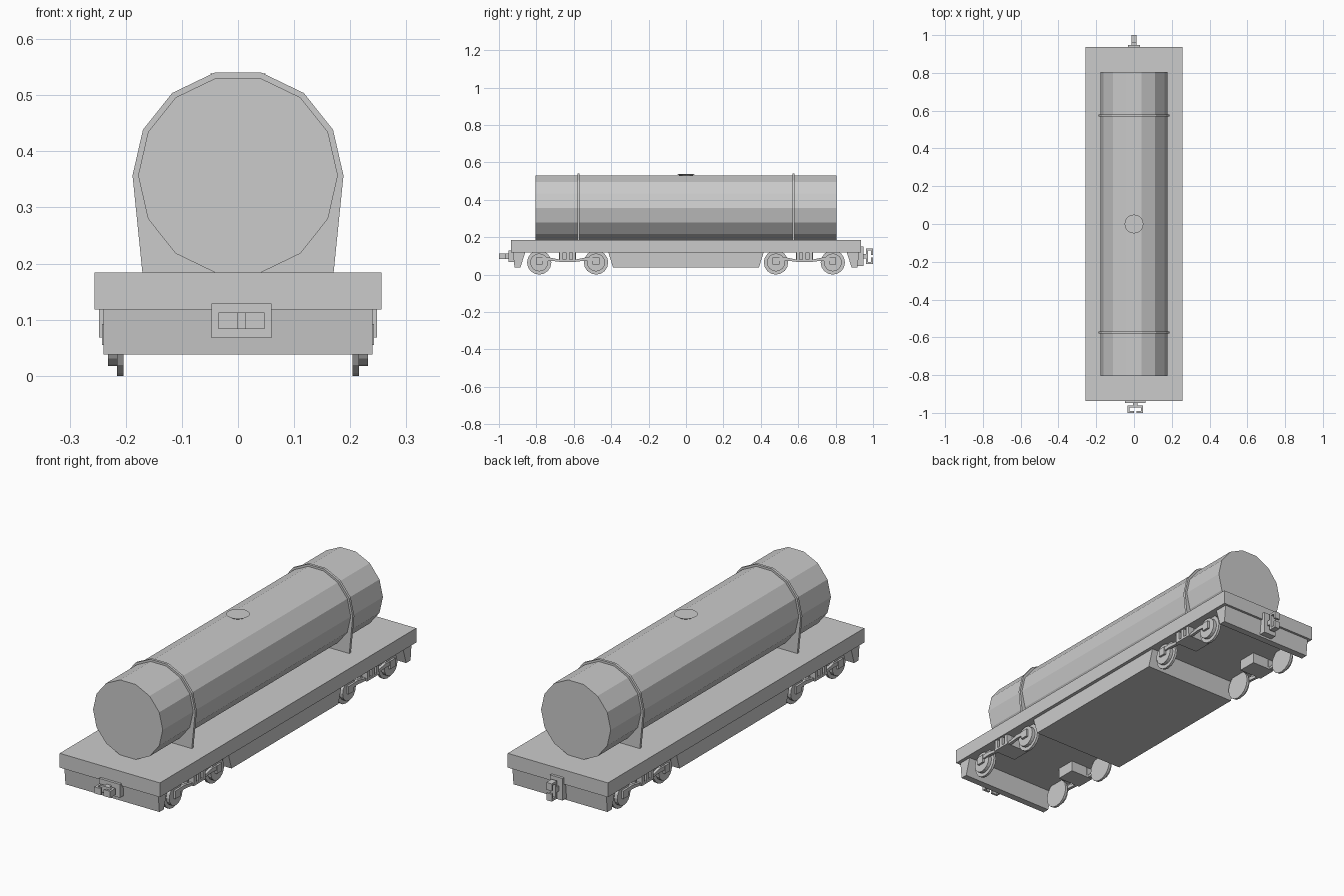
import bpy, bmesh, math
from mathutils import Matrix, Vector

cube = bpy.data.objects.get("Cube")
if cube:
    bpy.data.objects.remove(cube, do_unlink=True)

grey = bpy.data.materials.new("light_grey")
grey.use_nodes = True
grey.diffuse_color = (0.6, 0.6, 0.6, 1)
grey.node_tree.nodes["Principled BSDF"].inputs["Base Color"].default_value = (0.6, 0.6, 0.6, 1)


def finish(name, bm):
    bmesh.ops.recalc_face_normals(bm, faces=bm.faces)
    mesh = bpy.data.meshes.new(name)
    bm.to_mesh(mesh)
    bm.free()
    mesh.materials.append(grey)
    obj = bpy.data.objects.new(name, mesh)
    bpy.context.collection.objects.link(obj)
    return obj


def extrude(name, points, axis, start, end):
    """Extrude a closed profile along an axis; points use the other two axes in order."""
    def place(p, d):
        co = list(p)
        co.insert("xyz".index(axis), d)
        return co
    bm = bmesh.new()
    face = bm.faces.new([bm.verts.new(place(p, start)) for p in points])
    new = bmesh.ops.extrude_face_region(bm, geom=[face])["geom"]
    shift = Vector(place((0, 0), end - start))
    bmesh.ops.translate(bm, vec=shift, verts=[v for v in new if isinstance(v, bmesh.types.BMVert)])
    return finish(name, bm)


def box(name, x, y, z):
    return extrude(name, [(x[0], y[0]), (x[1], y[0]), (x[1], y[1]), (x[0], y[1])], "z", *z)


def disc(name, centre, r1, r2, depth, sides, axis):
    bm = bmesh.new()
    turn = Matrix.Rotation(math.pi / 2, 4, "Y") if axis == "x" else Matrix()
    bmesh.ops.create_cone(bm, cap_ends=True, segments=sides, radius1=r1, radius2=r2,
                          depth=depth, matrix=Matrix.Translation(centre) @ turn)
    return finish(name, bm)


def ring(radius, angles):
    """Points around the tank axis, angles in fourteenths of a turn from the top."""
    return [(radius * math.sin(a * math.tau / 14), 0.357 + radius * math.cos(a * math.tau / 14))
            for a in angles]


# Tank, straps with saddles, and filler hatch
extrude("tank", ring(0.178, [i + 0.5 for i in range(14)]), "y", -0.804, 0.804)
for end, s in (("front", -1), ("back", 1)):
    strap = [(-0.17, 0.18)] + ring(0.188, [i - 3.5 for i in range(8)]) + [(0.17, 0.18)]
    extrude(end + "_strap", strap, "y", s * 0.575 - 0.006, s * 0.575 + 0.006)
disc("hatch", (0, 0, 0.533), 0.03, 0.05, 0.012, 16, "z")

# Deck and underframe
box("deck", (-0.256, 0.256), (-0.936, 0.936), (0.118, 0.184))
extrude("underframe", [(-0.415, 0.118), (-0.39, 0.038), (0.39, 0.038), (0.415, 0.118)],
        "x", -0.24, 0.24)
for end, s in (("front", -1), ("back", 1)):
    skirt = [(s * y, z) for y, z in ((0.925, 0.118), (0.917, 0.038), (0.885, 0.038), (0.86, 0.118))]
    extrude(end + "_skirt", skirt, "x", -0.24, 0.24)

# Bogies: two wheels, a side frame and a spring box on each side
for end, ys in (("front", -1), ("back", 1)):
    mid = ys * 0.633
    for side, s in (("left", 1), ("right", -1)):
        tag = end + "_" + side + "_"
        for i, dy in enumerate((-0.152, 0.152)):
            disc(tag + f"wheel_{i}", (s * 0.21, mid + dy, 0.065), 0.065, 0.065, 0.012, 16, "x")
            disc(tag + f"rim_{i}", (s * 0.222, mid + dy, 0.065), 0.048, 0.048, 0.02, 16, "x")
            box(tag + f"axle_box_{i}", sorted((s * 0.215, s * 0.242)),
                (mid + dy - 0.018, mid + dy + 0.018), (0.055, 0.092))
        half = [(0.16, 0.09), (0.1, 0.092), (0.05, 0.082), (0.05, 0.07), (0.1, 0.074), (0.16, 0.07)]
        frame = [(mid + y, z) for y, z in half[:3]] + [(mid - y, z) for y, z in half[2::-1]]
        frame += [(mid - y, z) for y, z in half[:2:-1]] + [(mid + y, z) for y, z in half[3:]]
        extrude(tag + "side_frame", frame, "x", s * 0.226, s * 0.24)
        box(tag + "bolster", sorted((s * 0.13, s * 0.215)), (mid - 0.045, mid + 0.045), (0.068, 0.12))
        box(tag + "spring_seat", sorted((s * 0.215, s * 0.248)), (mid - 0.045, mid + 0.045), (0.068, 0.078))
        for i, dy in enumerate((-0.034, 0, 0.034)):
            box(tag + f"spring_{i}", sorted((s * 0.22, s * 0.248)),
                (mid + dy - 0.009, mid + dy + 0.009), (0.07, 0.12))

# Couplers: a flat claw at the front, an upright claw at the back
claw_half = [(0.007, 1.0), (0.041, 1.0), (0.041, 0.962), (0.012, 0.962), (0.012, 0.945)]
claw_inner = [(0.031, 0.972), (0.031, 0.99), (0.007, 0.99)]
claw = claw_half + [(-u, v) for u, v in claw_half[::-1]]
claw += [(-u, v) for u, v in claw_inner[::-1]] + claw_inner
box("front_coupler_plate", (-0.047, 0.06), (-0.948, -0.915), (0.067, 0.129))
extrude("front_coupler", [(0.006 + u, -v) for u, v in claw], "z", 0.083, 0.113)
box("back_coupler_plate", (-0.032, 0.032), (0.915, 0.948), (0.047, 0.149))
extrude("back_coupler", [(v, 0.098 + u) for u, v in claw], "x", -0.014, 0.014)
